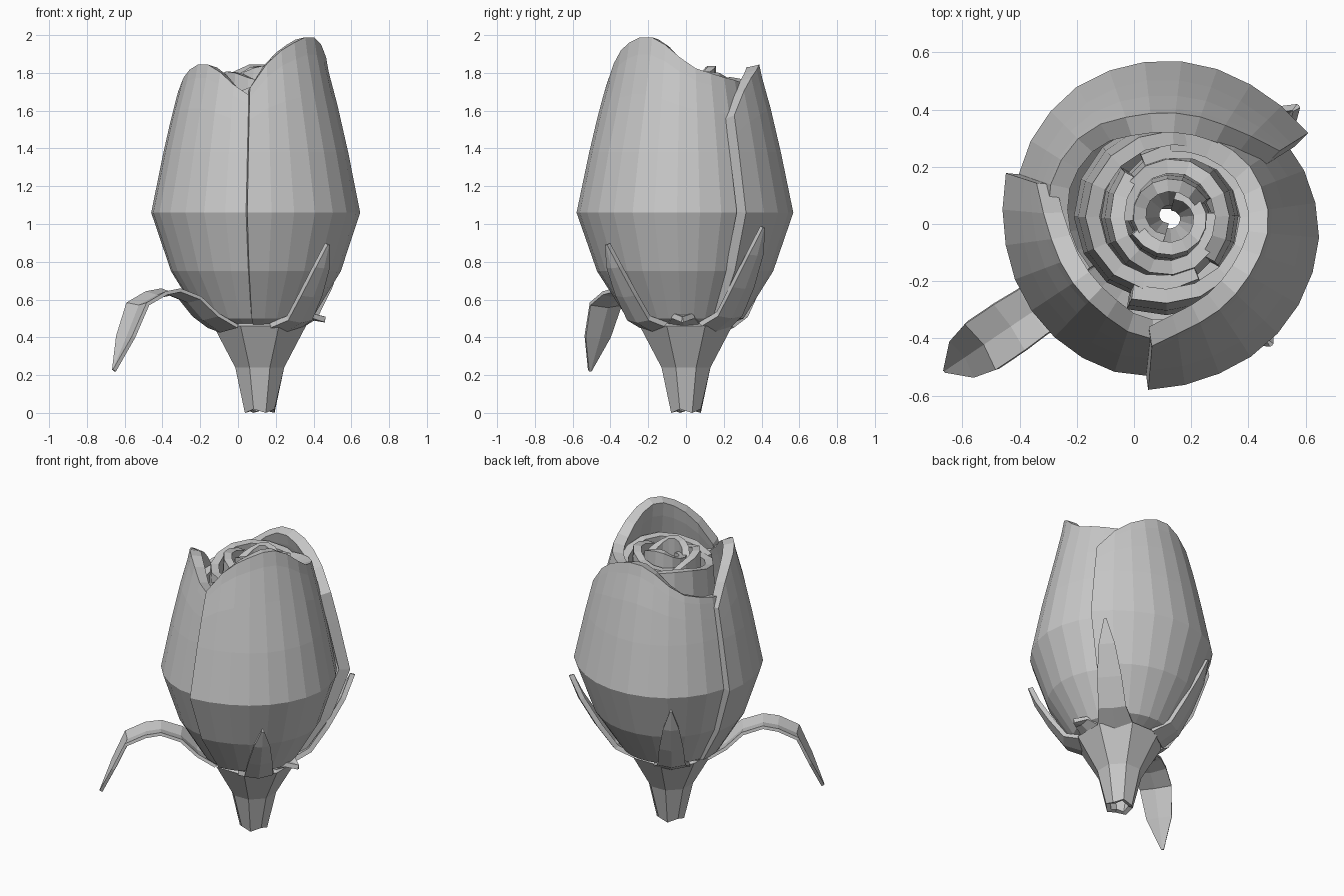
import bpy
import math
from mathutils import Vector

cube = bpy.data.objects.get("Cube")
if cube:
    bpy.data.objects.remove(cube)

BUD = Vector((0.1, 0, 0))
CORE = Vector((0.125, 0.025, 0))
STEM = Vector((0.115, 0, 0))

grey = bpy.data.materials.new("soft grey")
grey.use_nodes = True
grey.diffuse_color = (0.58, 0.58, 0.58, 1)
grey.node_tree.nodes["Principled BSDF"].inputs["Base Color"].default_value = grey.diffuse_color


def lerp(points, x):
    """Read a piecewise linear curve given as (x, value) pairs."""
    if x <= points[0][0]:
        return points[0][1]
    for (a, u), (b, v) in zip(points, points[1:]):
        if x <= b:
            return u + (v - u) * (x - a) / (b - a)
    return points[-1][1]


def polar(centre, radius, degrees, z):
    a = math.radians(degrees)
    return centre + Vector((radius * math.cos(a), radius * math.sin(a), z))


def sheet(name, columns, thickness, closed=False):
    """Skin a grid of points, then thicken it inwards."""
    rows = len(columns[0])
    count = len(columns)
    verts = [p for col in columns for p in col]
    faces = []
    for i in range(count if closed else count - 1):
        a, b = i * rows, (i + 1) % count * rows
        faces += [(a + j, b + j, b + j + 1, a + j + 1) for j in range(rows - 1)]
    mesh = bpy.data.meshes.new(name)
    mesh.from_pydata(verts, [], faces)
    mesh.materials.append(grey)
    obj = bpy.data.objects.new(name, mesh)
    bpy.context.collection.objects.link(obj)
    solid = obj.modifiers.new("thickness", "SOLIDIFY")
    solid.thickness = thickness
    solid.offset = -1


# Shared petal curves: rim drop and spiral by angle, outlines by height
RIM = [(0, -0.28), (6, -0.22), (15, -0.13), (28, -0.07), (45, -0.02), (60, 0),
       (75, -0.04), (100, -0.17), (125, -0.22), (180, -0.28)]
SPIRAL = [(0, 1.06), (20, 1.02), (90, 1.0), (125, 0.95), (180, 0.8)]
OUTLINE = [(0.46, 0.21), (0.5, 0.3), (0.75, 0.455), (1.06, 0.56), (1.38, 0.495),
           (1.6, 0.445), (1.8, 0.39), (2.0, 0.355)]
INNER = [(0.5, 0.6), (0.75, 0.95), (1.06, 1.1), (1.4, 1.05), (1.9, 0.93)]


def petal(name, centre, start, span, peak, outline, size, thickness, steps, drop):
    columns = []
    for i in range(steps + 1):
        t = 180 * i / steps
        rim = peak + drop * lerp(RIM, t)
        base = [z for z, r in outline if z < 1.39]
        heights = base + [base[-1] + (rim - base[-1]) * f for f in (0.5, 0.85, 1)]
        columns.append([polar(centre, size * lerp(SPIRAL, t) * lerp(outline, z),
                              start + span * t / 180, z) for z in heights])
    sheet(name, columns, thickness)


# Outer petals, each tucked under the next
for name, start, peak, size in (("front_petal", -95, 2.0, 0.98),
                                ("back_petal", 32, 1.855, 1.01),
                                ("side_petal", 162, 1.855, 0.97)):
    petal(name, BUD, start, 180, peak, OUTLINE, size, 0.07, 14, 1)

# Inner petals wound in tighter rings around an open core
for ring, (size, count, peak, wall) in enumerate(
        ((0.305, 2, 1.78, 0.05), (0.215, 2, 1.81, 0.05), (0.14, 2, 1.84, 0.045))):
    for k in range(count):
        petal(f"inner_petal_{ring}_{k}", CORE, 70 * ring + 65 + 360 * k / count,
              230, peak, INNER, size, wall, 10, 0.3)

# Hollow calyx and stem stub
calyx = []
for i in range(8):
    foot = 0.02 * (i % 2)
    calyx.append([polar(STEM, r, 45 * i + 22.5, z) for r, z in
                  ((0.085, foot), (0.14, 0.24), (0.265, 0.46))])
sheet("calyx", calyx, 0.03, closed=True)


def sepal(name, angle, path, thickness=0.03):
    """Tapered leaf with a central keel; path holds radius, height, half width."""
    columns = [[], [], []]
    for i, (r, z, w) in enumerate(path):
        r0, z0, _ = path[max(i - 1, 0)]
        r1, z1, _ = path[min(i + 1, len(path) - 1)]
        out = Vector((z1 - z0, r0 - r1)).normalized() * w * 0.2
        side = math.degrees(math.atan2(w, r))
        wide = math.hypot(r, w)
        columns[0].append(polar(BUD, wide, angle - side, z))
        columns[1].append(polar(BUD, r + out.x, angle, z + out.y))
        columns[2].append(polar(BUD, wide, angle + side, z))
    sheet(name, columns, thickness)


# Sepals: three hug the bud, one droops, one is a short tip
HUG = [(0.23, 0.45, 0.11), (0.34, 0.5, 0.085), (0.43, 0.64, 0.075),
       (0.515, 0.8, 0.05), (0.56, 0.93, 0.008)]
for name, angle, lift, lean in (("left_back_sepal", 41, 0.05, 0.07),
                                ("right_back_sepal", 124, 0.03, -0.01),
                                ("left_front_sepal", -48, -0.04, 0.01)):
    sepal(name, angle, [(r + lean * i / 4, z + lift * i / 4, w)
                        for i, (r, z, w) in enumerate(HUG)])
sepal("drooping_sepal", 214,
      [(0.22, 0.45, 0.14), (0.33, 0.51, 0.12), (0.43, 0.6, 0.1),
       (0.55, 0.64, 0.095), (0.64, 0.625, 0.1), (0.755, 0.57, 0.1),
       (0.83, 0.4, 0.08), (0.905, 0.22, 0.008)], 0.02)
sepal("short_sepal", -3, [(0.2, 0.45, 0.1), (0.3, 0.5, 0.06), (0.36, 0.48, 0.006)])
